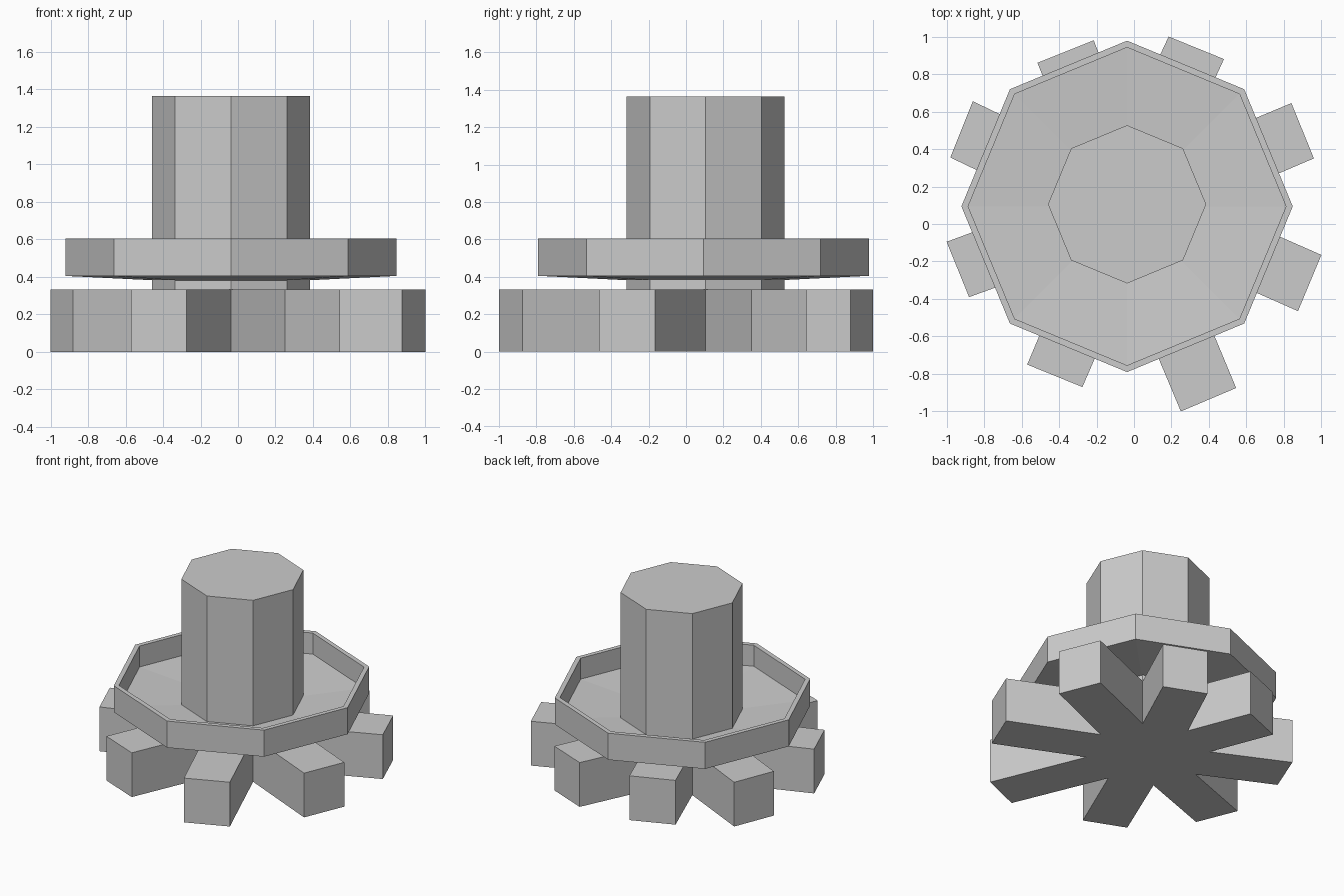
import bpy, bmesh
from math import sin, cos, pi

if "Cube" in bpy.data.objects:
    bpy.data.objects.remove(bpy.data.objects["Cube"])

CX = -0.037


def octagon(bm, r, z, cy):
    """Eight-sided ring with corners on the axes."""
    return [bm.verts.new((CX + r * cos(k * pi / 4), cy + r * sin(k * pi / 4), z))
            for k in range(8)]


def bridge(bm, a, b):
    """Quads between two rings of eight."""
    for k in range(8):
        n = (k + 1) % 8
        bm.faces.new((a[k], a[n], b[n], b[k]))


def finish(bm, name):
    bmesh.ops.recalc_face_normals(bm, faces=bm.faces)
    mesh = bpy.data.meshes.new(name)
    bm.to_mesh(mesh)
    bm.free()
    ob = bpy.data.objects.new(name, mesh)
    bpy.context.collection.objects.link(ob)
    return ob


# column with eight uneven feet pulled out of its lower sides
FOOT_H = 0.333
feet = [((0.96, 0.35), (0.84, 0.645)), ((0.48, 0.88), (0.185, 1.0)),
        ((-0.215, 0.98), (-0.515, 0.86)), ((-0.86, 0.655), (-0.98, 0.355)),
        ((-1.0, -0.095), (-0.88, -0.39)), ((-0.57, -0.75), (-0.275, -0.87)),
        ((0.25, -1.0), (0.545, -0.875)), ((0.875, -0.465), (1.0, -0.165))]
bm = bmesh.new()
low, mid, top = (octagon(bm, 0.422, z, 0.105) for z in (0, FOOT_H, 1.365))
bm.faces.new(low[::-1])
bm.faces.new(top)
bridge(bm, mid, top)
for k, (p, q) in enumerate(feet):
    n = (k + 1) % 8
    p0, q0 = (bm.verts.new((*c, 0)) for c in (p, q))
    p1, q1 = (bm.verts.new((*c, FOOT_H)) for c in (p, q))
    for f in ((low[k], low[n], q0, p0), (mid[k], p1, q1, mid[n]), (p0, q0, q1, p1),
              (low[k], p0, p1, mid[k]), (q0, low[n], mid[n], q1)):
        bm.faces.new(f)
finish(bm, "column_and_feet")

# shallow dish with a raised rim around the column
profile = [(0.40, 0.381), (0.884, 0.405), (0.884, 0.605),
           (0.848, 0.605), (0.848, 0.447), (0.40, 0.42)]
bm = bmesh.new()
rings = [octagon(bm, r, z, 0.094) for r, z in profile]
for i in range(len(rings)):
    bridge(bm, rings[i], rings[(i + 1) % len(rings)])
finish(bm, "dish")
